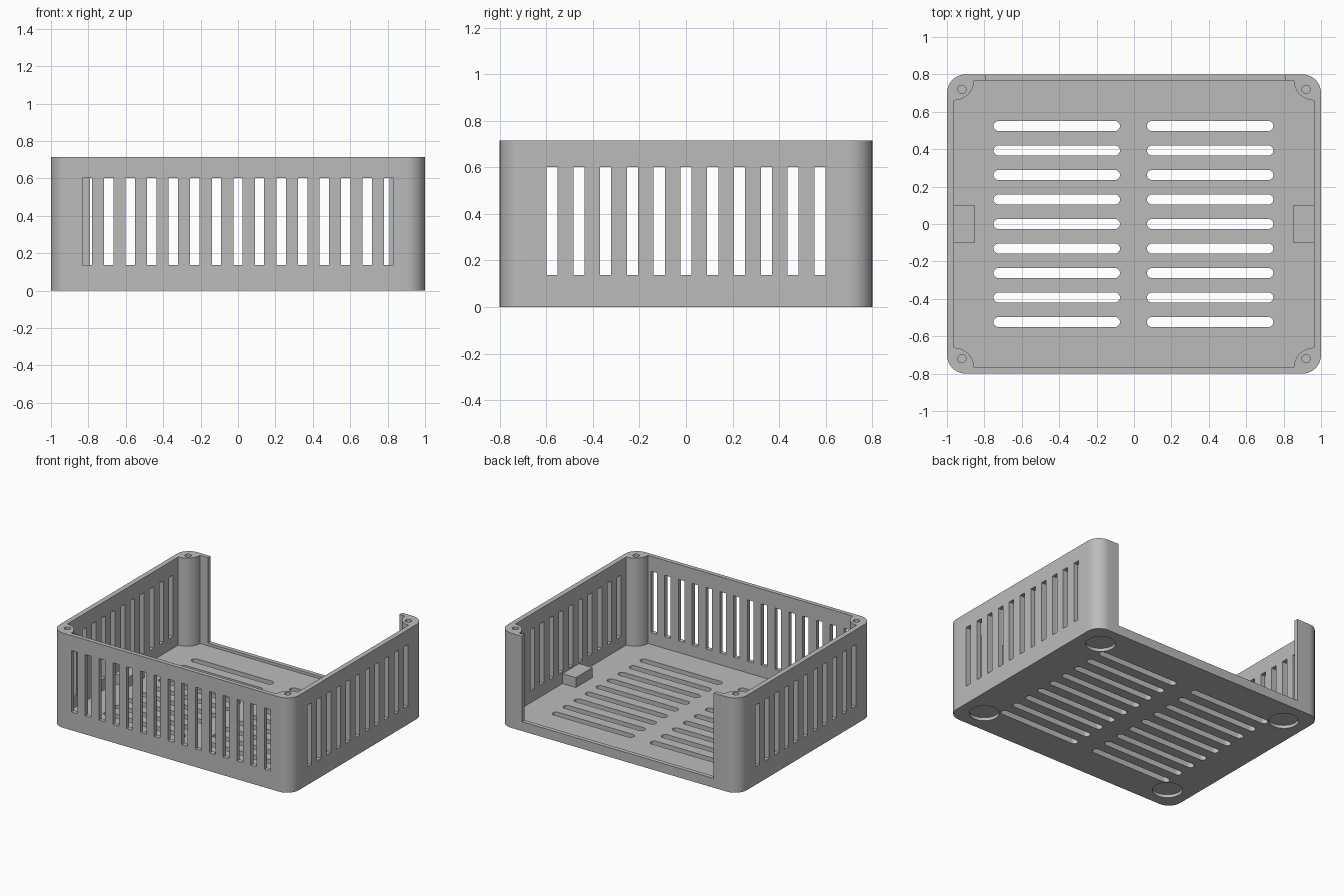
import bpy, bmesh, math

if "Cube" in bpy.data.objects:
    bpy.data.objects.remove(bpy.data.objects["Cube"])

grey = bpy.data.materials.new("plain_grey")
grey.diffuse_color = (0.5, 0.5, 0.5, 1)
grey.use_nodes = True
grey.node_tree.nodes["Principled BSDF"].inputs["Base Color"].default_value = grey.diffuse_color


def corner_outline(hx, hy, r, concave=False, cx=0, cy=0, steps=10):
    """Counter-clockwise rectangle with rounded or scooped corners."""
    pts = []
    for k, (sx, sy) in enumerate([(1, 1), (-1, 1), (-1, -1), (1, -1)]):
        inset = 0 if concave else r
        ox, oy = cx + sx * (hx - inset), cy + sy * (hy - inset)
        for i in range(steps + 1):
            t = i / steps
            a = math.radians(k * 90 + (270 - 90 * t if concave else 90 * t))
            pts.append((ox + r * math.cos(a), oy + r * math.sin(a)))
    return pts


def circle(cx, cy, r, n=40):
    return [(cx + r * math.cos(2 * math.pi * i / n),
             cy + r * math.sin(2 * math.pi * i / n)) for i in range(n)]


def rect(x0, x1, y0, y1):
    return [(x0, y0), (x1, y0), (x1, y1), (x0, y1)]


def prisms(name, parts):
    """One object from (outline, z0, z1) vertical prisms."""
    bm = bmesh.new()
    for pts, z0, z1 in parts:
        low = [bm.verts.new((x, y, z0)) for x, y in pts]
        top = [bm.verts.new((x, y, z1)) for x, y in pts]
        bm.faces.new(low[::-1])
        bm.faces.new(top)
        n = len(pts)
        for i in range(n):
            j = (i + 1) % n
            bm.faces.new((low[i], low[j], top[j], top[i]))
    bmesh.ops.remove_doubles(bm, verts=bm.verts, dist=1e-6)
    mesh = bpy.data.meshes.new(name)
    bm.to_mesh(mesh)
    bm.free()
    mesh.materials.append(grey)
    ob = bpy.data.objects.new(name, mesh)
    bpy.context.collection.objects.link(ob)
    return ob


def cut(target, cutter):
    cutter.hide_render = True
    mod = target.modifiers.new("cut", 'BOOLEAN')
    mod.operation = 'DIFFERENCE'
    mod.solver = 'EXACT'
    mod.object = cutter
    bpy.context.view_layer.objects.active = target
    bpy.ops.object.modifier_apply(modifier=mod.name)
    bpy.data.objects.remove(cutter, do_unlink=True)


H, FLOOR, SILL = 0.715, 0.05, 0.07
IX, IY = 0.962, 0.768
SIGNS = [(sx, sy) for sx in (-1, 1) for sy in (-1, 1)]

# Case shell with corner screw posts left standing in the cavity
case = prisms("case_shell", [(corner_outline(1, 0.8, 0.1), 0, H)])
cut(case, prisms("cavity", [(corner_outline(IX, IY, 0.107, True), FLOOR, H + 0.1)]))

# Open back above a low sill
cut(case, prisms("back_opening", [(rect(-0.79, 0.81, 0.74, 0.9), SILL, H + 0.1)]))

# Vent slots in front and side walls
vents = []
for i in range(-7, 8):
    x = i * 0.1152
    vents.append((rect(x - 0.025, x + 0.025, -0.85, -0.72), 0.138, 0.602))
for i in range(-5, 6):
    y = i * 0.115
    for x in (-1, 1):
        vents.append((rect(x - 0.08, x + 0.08, y - 0.024, y + 0.024), 0.138, 0.602))

# Rounded floor vents in two columns
for i in range(-4, 5):
    for x in (-0.413, 0.407):
        vents.append((corner_outline(0.338, 0.0265, 0.0264, cx=x, cy=i * 0.131, steps=6),
                      -0.05, 0.1))

# Screw holes in the posts and foot recesses underneath
for sx, sy in SIGNS:
    vents.append((circle(sx * 0.92, sy * 0.72, 0.022, 24), 0.35, H + 0.1))
    vents.append((circle(sx * 0.82, sy * 0.62, 0.103), -0.05, 0.024))
cut(case, prisms("vents_and_holes", vents))

# Small blocks on the floor against each side wall
for side, s in (("left", -1), ("right", 1)):
    x0, x1 = sorted((s * 0.85, s * 0.975))
    prisms(side + "_floor_block", [(rect(x0, x1, -0.1, 0.1), 0.03, 0.125)])

# Smooth the curved corners, keep crisp edges
bpy.ops.object.select_all(action='DESELECT')
case.select_set(True)
bpy.context.view_layer.objects.active = case
bpy.ops.object.shade_smooth_by_angle(angle=math.radians(30))
